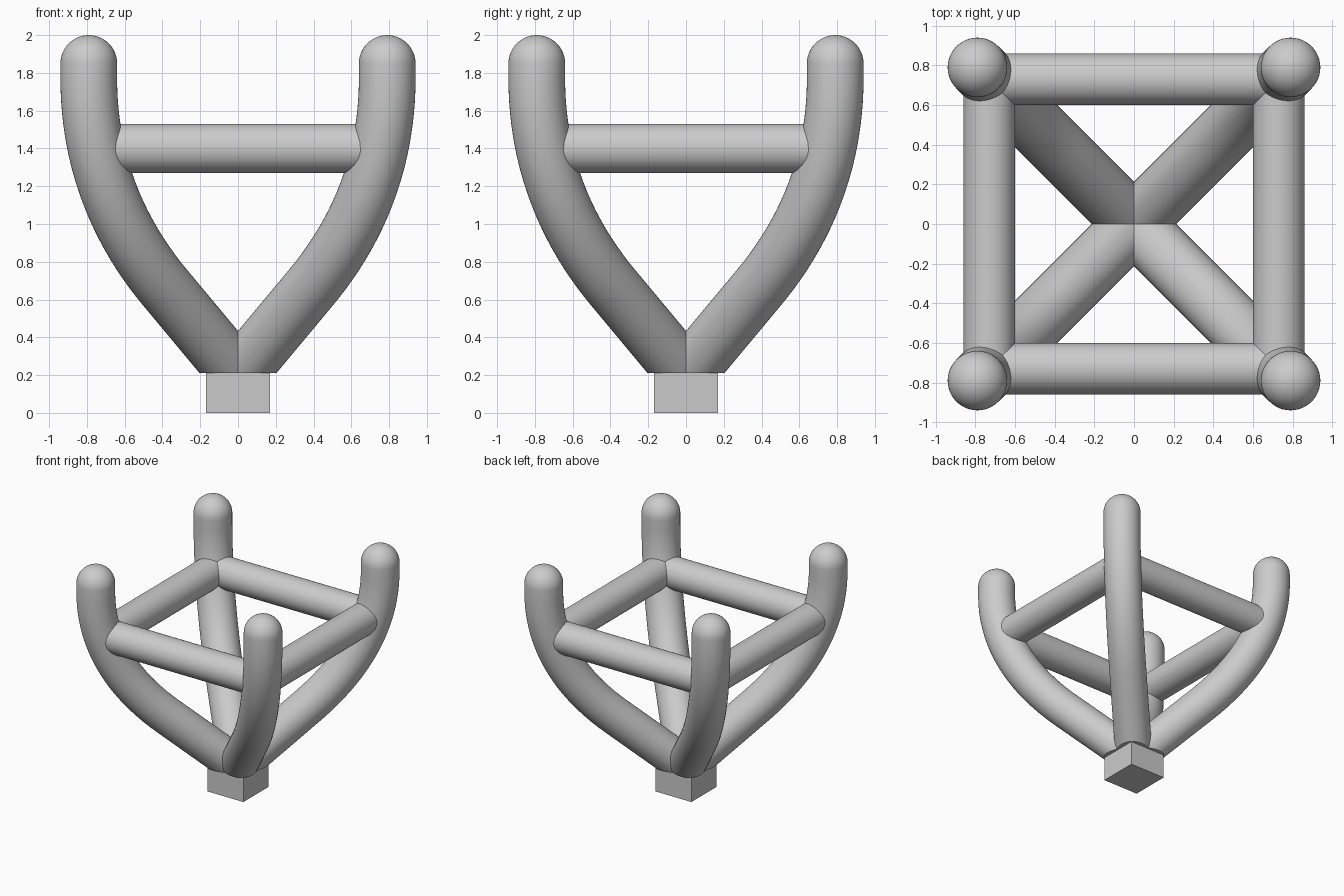
import bpy, bmesh, math
from mathutils import Vector

if "Cube" in bpy.data.objects:
    bpy.data.objects.remove(bpy.data.objects["Cube"])

SIDES = 48
R_PRONG, R_RAIL = 0.15, 0.13
Z_BASE = 0.21


def finish(bm, name, smooth=True):
    bmesh.ops.recalc_face_normals(bm, faces=bm.faces)
    mesh = bpy.data.meshes.new(name)
    bm.to_mesh(mesh)
    bm.free()
    ob = bpy.data.objects.new(name, mesh)
    bpy.context.collection.objects.link(ob)
    if smooth:
        bpy.context.view_layer.objects.active = ob
        ob.select_set(True)
        bpy.ops.object.shade_smooth_by_angle(angle=math.radians(35))
        ob.select_set(False)
    return ob


def mirror(ob, x, y):
    mod = ob.modifiers.new("mirror", 'MIRROR')
    mod.use_axis = (x, y, False)
    mod.use_mirror_merge = False


# Square base block
bm = bmesh.new()
bmesh.ops.create_cube(bm, size=1)
bmesh.ops.scale(bm, vec=(0.34, 0.34, Z_BASE), verts=bm.verts)
bmesh.ops.translate(bm, vec=(0, 0, Z_BASE / 2), verts=bm.verts)
finish(bm, "base_block", smooth=False)

# Prong centre line (x = y, z, radius): straight, bend, then rounded tip
path = [(-0.3, -0.16, R_PRONG)]
a, b, c = (0.4, 0.68), (0.782, 1.15), (0.79, 1.75)
for i in range(25):
    t = i / 24
    p = [(1 - t) ** 2 * a[k] + 2 * t * (1 - t) * b[k] + t * t * c[k] for k in (0, 1)]
    path.append((p[0], p[1], R_PRONG))
for i in range(12):
    ang = math.radians(90 * i / 12)
    path.append((0.79, 1.85 + 0.15 * math.sin(ang), R_PRONG * math.cos(ang)))

# Sweep a circle along the centre line
bm = bmesh.new()
side = Vector((1, -1, 0)).normalized()
rings = []
for i, (d, z, r) in enumerate(path):
    d0, z0, _ = path[max(i - 1, 0)]
    d1, z1, _ = path[min(i + 1, len(path) - 1)]
    up = Vector((d1 - d0, d1 - d0, z1 - z0)).normalized().cross(side)
    centre = Vector((d, d, z))
    rings.append([bm.verts.new(centre + r * (math.cos(w) * side + math.sin(w) * up))
                  for w in (2 * math.pi * k / SIDES for k in range(SIDES))])
for lo, hi in zip(rings, rings[1:]):
    for k in range(SIDES):
        n = (k + 1) % SIDES
        bm.faces.new((lo[k], lo[n], hi[n], hi[k]))
tip = bm.verts.new((0.79, 0.79, 2.0))
for k in range(SIDES):
    bm.faces.new((rings[-1][k], rings[-1][(k + 1) % SIDES], tip))

# Mitre the foot against its neighbours and cut it flat on the block
for co, no in (((0, 0, 0), (1, 0, 0)), ((0, 0, 0), (0, 1, 0)), ((0, 0, Z_BASE), (0, 0, 1))):
    bmesh.ops.bisect_plane(bm, geom=bm.verts[:] + bm.edges[:] + bm.faces[:],
                           plane_co=co, plane_no=no, clear_inner=True)
foot = [v for v in bm.verts if abs(v.co.z - Z_BASE) < 1e-4]
foot.sort(key=lambda v: math.atan2(v.co.y, v.co.x))
if min(v.co.length_squared for v in foot) > Z_BASE ** 2 + 1e-6:
    foot.append(bm.verts.new((0, 0, Z_BASE)))
bm.faces.new(foot)
mirror(finish(bm, "curved_prongs"), True, True)

# Rails joining the prongs into a square
for name, along_x in (("front_back_rails", True), ("side_rails", False)):
    bm = bmesh.new()
    bmesh.ops.create_cone(bm, cap_ends=True, segments=SIDES, radius1=R_RAIL,
                          radius2=R_RAIL, depth=1.46)
    for v in bm.verts:
        x, y, z = v.co
        v.co = (z, 0.73 + y, 1.4 + x) if along_x else (0.73 + y, z, 1.4 + x)
    mirror(finish(bm, name), not along_x, along_x)
